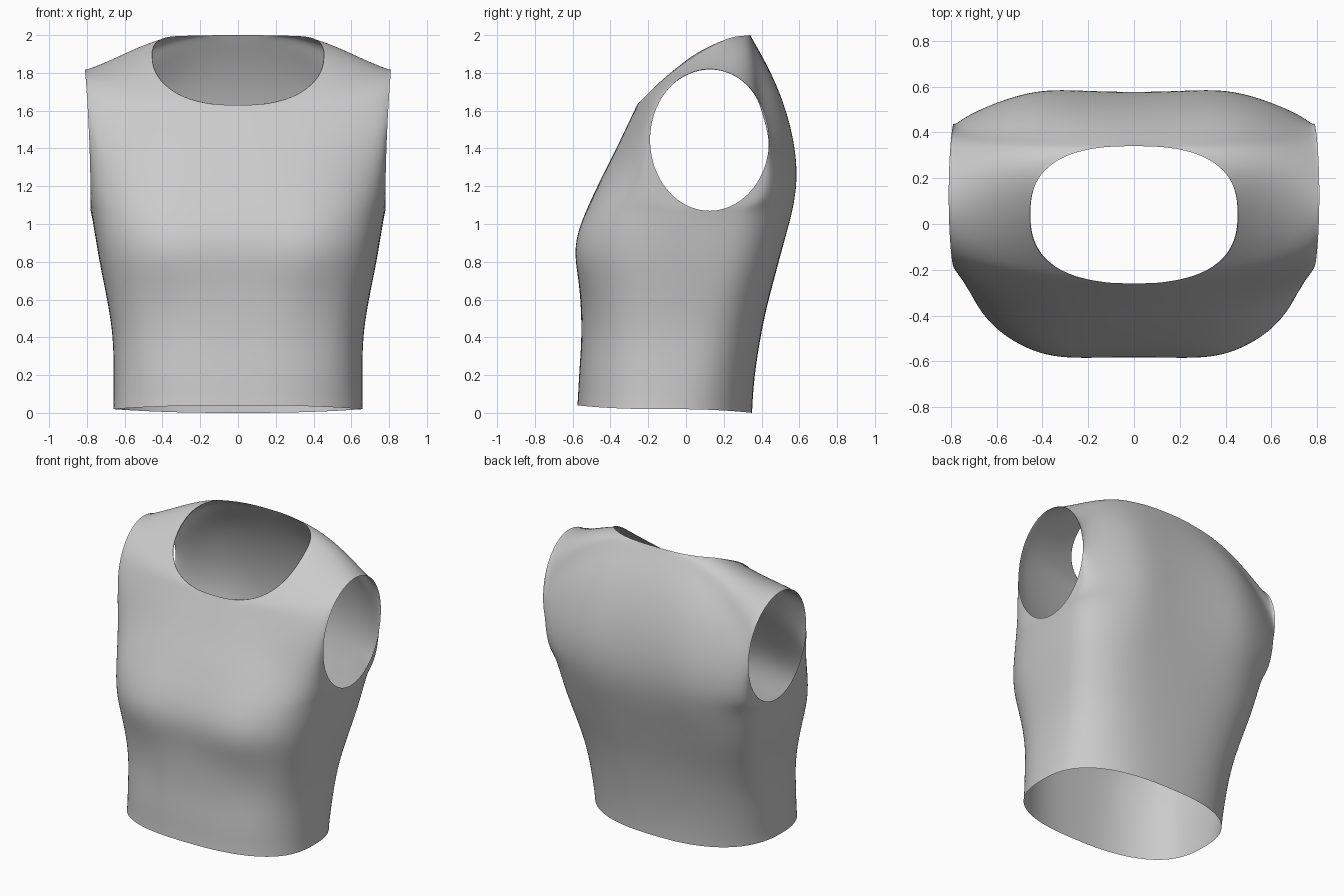
import bpy, bmesh
from math import sin, cos, pi, exp, radians
from mathutils import Vector

cube = bpy.data.objects.get("Cube")
if cube:
    bpy.data.objects.remove(cube, do_unlink=True)

LOWER, UPPER, COLS = 40, 50, 40      # rows below / beside the armhole, columns
UNDERARM = 1.07

# Silhouette profiles as (height, offset)
FRONT = [(0.04, -.575), (0.2, -.568), (0.4, -.555), (0.65, -.562), (0.85, -.58),
         (0.98, -.56), (1.2, -.47), (1.4, -.37), (1.63, -.26)]
BACK = [(0, .35), (0.2, .365), (0.5, .415), (0.8, .49), (1.1, .56),
        (1.3, .57), (1.55, .535), (1.8, .45), (2.0, .34)]
SIDE = [(0.02, .66), (0.4, .665), (0.6, .695), (0.8, .735), (1.07, .78)]
NECK = [(-.26, 1.63), (-.14, 1.75), (0, 1.865), (.075, 1.915), (.23, 1.985), (.34, 2.0)]


def smooth(points, t):
    """Cubic interpolation through a short profile."""
    t = min(max(t, points[0][0]), points[-1][0])
    last = len(points) - 1
    i = next(k for k in range(last) if t <= points[k + 1][0])

    def slope(k):
        a, b = points[max(k - 1, 0)], points[min(k + 1, last)]
        return (b[1] - a[1]) / (b[0] - a[0])
    (x0, y0), (x1, y1) = points[i], points[i + 1]
    h = x1 - x0
    u = (t - x0) / h
    return ((1 + 2 * u) * (1 - u) ** 2 * y0 + u * (1 - u) ** 2 * h * slope(i)
            + u * u * (3 - 2 * u) * y1 - u * u * (1 - u) * h * slope(i + 1))


def power(v, p):
    return abs(v) ** p * (1 if v >= 0 else -1)


def neckline(angle):
    """Rounded neck opening, angle zero at the centre front."""
    y = .04 - .3 * power(cos(angle), .8)
    return Vector((.455 * power(max(sin(angle), 0), .8), y, smooth(NECK, y)))


def armhole(f, side):
    """Oval arm opening, from the underarm (0) to the shoulder tip (1)."""
    z = 1.445 - .375 * cos(pi * f)
    return Vector((.78 + .03 * ((z - UNDERARM) / .75) ** 2,
                   .125 + side * .315 * sin(pi * f), z))


def hill(x, z, cx, cz, wx, wz):
    return exp(-((x - cx) / wx) ** 2 - ((z - cz) / wz) ** 2)


def relief(x, z, side):
    """Soft bust in front, shoulder blades behind."""
    if side < 0:
        return (-.028 * hill(x, z, .36, .87, .2, .2)
                + .015 * hill(x, z, .46, .5, .14, .2))
    return .032 * hill(x, z, .4, 1.3, .22, .4) + .02 * hill(x, z, .5, 1.78, .25, .2)


def row_ends(j, side, profile, corner):
    """Inner end on the centre line or neck, outer end on side seam or armhole."""
    hem, top = profile[0][0], profile[-1][0]
    if j <= LOWER:
        t = j / LOWER
        z = hem + (UNDERARM - hem) * t
        zs = .02 + (UNDERARM - .02) * t
        outer = Vector((smooth(SIDE, zs), -.11 + .235 * t, zs))
        return Vector((0, smooth(profile, z), z)), outer, 0, .8 - .2 * min(1, 1.3 * t)
    f = (j - LOWER) / UPPER
    if f <= corner:
        z = UNDERARM + (top - UNDERARM) * f / corner
        inner = Vector((0, smooth(profile, z), z))
    else:
        start = 0 if side < 0 else pi
        inner = neckline(start + (radians(100) - start) * (f - corner) / (1 - corner))
    return inner, armhole(f, side), f, .6 + 1.4 * f ** (2 if side < 0 else 3)


def add_panel(bm, side, profile, corner):
    rows = []
    for j in range(LOWER + UPPER + 1):
        inner, outer, f, p = row_ends(j, side, profile, corner)
        row = []
        for i in range(COLS + 1):
            a = pi / 2 * i / COLS
            sn = sin(a)
            cs = cos(a) if i < COLS else 0
            s = sn * sn
            x = inner.x + (outer.x - inner.x) * sn ** p
            y = outer.y + (inner.y - outer.y) * cs ** p
            z = inner.z + (outer.z - inner.z) * s
            y += relief(x, z, side) * (1 - s) * (1 - f ** 4)
            row.append(bm.verts.new((x, y, z)))
        rows.append(row)
    for lo, hi in zip(rows, rows[1:]):
        for i in range(COLS):
            bm.faces.new((lo[i], lo[i + 1], hi[i + 1], hi[i]))


# Half garment: front and back panels welded at side seam and shoulder
bm = bmesh.new()
add_panel(bm, -1, FRONT, .64)
add_panel(bm, 1, BACK, .6)
bmesh.ops.remove_doubles(bm, verts=bm.verts, dist=.0005)

# Mirror to the other half
half = bm.verts[:] + bm.edges[:] + bm.faces[:]
bmesh.ops.mirror(bm, geom=half, axis='X', merge_dist=.0005)
bmesh.ops.recalc_face_normals(bm, faces=bm.faces)

# Relax the cloth, keeping hem, neck and arm edges in place
inside = [v for v in bm.verts if not v.is_boundary]
for step in range(25):
    bmesh.ops.smooth_vert(bm, verts=inside, factor=.5,
                          use_axis_x=True, use_axis_y=True, use_axis_z=True)

mesh = bpy.data.meshes.new("sleeveless_top")
bm.to_mesh(mesh)
bm.free()
top = bpy.data.objects.new("sleeveless_top", mesh)
bpy.context.collection.objects.link(top)

# Plain cloth colour
cloth = bpy.data.materials.new("light_grey_cloth")
cloth.use_nodes = True
colour = (.6, .6, .6, 1)
cloth.diffuse_color = colour
cloth.node_tree.nodes["Principled BSDF"].inputs["Base Color"].default_value = colour
mesh.materials.append(cloth)

bpy.context.view_layer.objects.active = top
top.select_set(True)
bpy.ops.object.shade_smooth()
